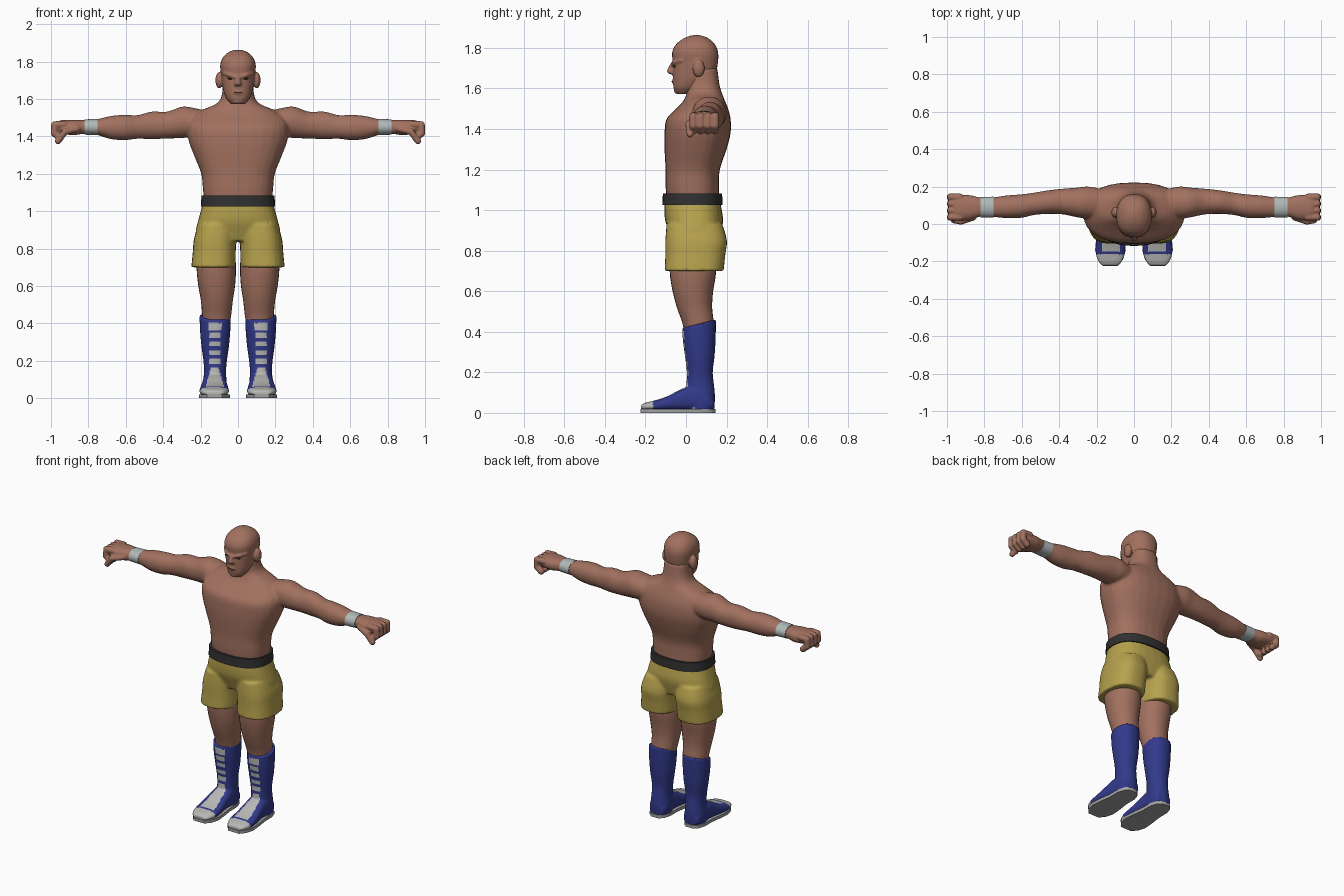
import bpy, bmesh, math
from mathutils import Matrix, Vector

if "Cube" in bpy.data.objects:
    bpy.data.objects.remove(bpy.data.objects["Cube"])


def material(name, r, g, b):
    m = bpy.data.materials.new(name)
    m.diffuse_color = (r, g, b, 1)
    m.use_nodes = True
    m.node_tree.nodes["Principled BSDF"].inputs["Base Color"].default_value = m.diffuse_color
    return m


SKIN = material("skin", 0.36, 0.165, 0.115)
DARK_SKIN = material("dark skin", 0.17, 0.07, 0.05)
EYE = material("eye dark", 0.03, 0.02, 0.018)
YELLOW = material("shorts yellow", 0.47, 0.36, 0.075)
BLACK = material("belt black", 0.03, 0.03, 0.03)
BLUE = material("boot blue", 0.032, 0.042, 0.26)
WHITE = material("boot white", 0.48, 0.48, 0.47)
SOLE = material("sole grey", 0.36, 0.36, 0.36)
BAND = material("wristband grey", 0.43, 0.48, 0.48)


def finish(name, bm, mat=None):
    bmesh.ops.recalc_face_normals(bm, faces=bm.faces)
    me = bpy.data.meshes.new(name)
    bm.to_mesh(me)
    bm.free()
    o = bpy.data.objects.new(name, me)
    bpy.context.collection.objects.link(o)
    if mat:
        me.materials.append(mat)
        pick([o])
        bpy.ops.object.shade_smooth_by_angle(angle=math.radians(40))
    return o


def pick(objs):
    bpy.ops.object.select_all(action='DESELECT')
    for o in objs:
        o.select_set(True)
    bpy.context.view_layer.objects.active = objs[0]


def mirror(o):
    m = o.modifiers.new("Mirror", 'MIRROR')
    m.use_mirror_merge = False
    pick([o])
    bpy.ops.object.convert(target='MESH')
    return o


def loft(name, axis, rings, mat=None, p=2.4, n=28, steps=4):
    """Smooth skin through rings (position, u, v, radius u, radius v)."""
    rows, last = [], len(rings) - 1
    for i in range(last):
        q = [rings[max(i - 1, 0)], rings[i], rings[i + 1], rings[min(i + 2, last)]]
        for k in range(steps):
            t = k / steps
            rows.append([0.5 * (2 * b + (c - a) * t + (2 * a - 5 * b + 4 * c - d) * t * t
                                + (3 * b - a - 3 * c + d) * t ** 3) for a, b, c, d in zip(*q)])
    rows.append(rings[-1])
    bm, loops = bmesh.new(), []
    for t, u, v, ru, rv in rows:
        loop = []
        for j in range(n):
            a = 2 * math.pi * j / n
            c, s = math.cos(a), math.sin(a)
            x = u + ru * math.copysign(abs(c) ** (2 / p), c)
            y = v + rv * math.copysign(abs(s) ** (2 / p), s)
            loop.append(bm.verts.new({'X': (t, x, y), 'Y': (x, t, y), 'Z': (x, y, t)}[axis]))
        loops.append(loop)
    for a, b in zip(loops, loops[1:]):
        for j in range(n):
            bm.faces.new((a[j], a[(j + 1) % n], b[(j + 1) % n], b[j]))
    bm.faces.new(loops[0])
    bm.faces.new(loops[-1])
    return finish(name, bm, mat)


def blobs(name, items, mat=None):
    """Ellipsoids given as (centre, radii)."""
    bm = bmesh.new()
    for c, r in items:
        bmesh.ops.create_uvsphere(bm, u_segments=14, v_segments=8, radius=1,
                                  matrix=Matrix.Translation(c) @ Matrix.Diagonal((*r, 1)))
    return finish(name, bm, mat)


def tube(name, pts, r, k=6):
    pts = [Vector(p) for p in pts]
    return blobs(name, [(a.lerp(b, i / k), (r, r, r))
                        for a, b in zip(pts, pts[1:]) for i in range(k + 1)])


def fuse(name, objs, mat, voxel, iterations):
    """Blend overlapping parts into one smooth surface."""
    pick(objs)
    bpy.ops.object.join()
    o = objs[0]
    o.name = o.data.name = name
    m = o.modifiers.new("Remesh", 'REMESH')
    m.mode, m.voxel_size = 'VOXEL', voxel
    s = o.modifiers.new("Smooth", 'SMOOTH')
    s.factor, s.iterations = 0.5, iterations
    bpy.ops.object.convert(target='MESH')
    o.data.materials.clear()
    o.data.materials.append(mat)
    bpy.ops.object.shade_smooth()
    return o


# torso, neck and arms
torso = loft("torso", 'Z', [
    (1.04, 0, .035, .18, .13), (1.12, 0, .031, .188, .132), (1.20, 0, .033, .197, .134),
    (1.30, 0, .047, .236, .153), (1.38, 0, .057, .265, .163), (1.45, 0, .062, .27, .158),
    (1.50, 0, .08, .25, .128), (1.54, 0, .09, .195, .102), (1.575, 0, .09, .115, .088),
    (1.62, 0, .085, .087, .08), (1.70, 0, .08, .08, .075)])
arms = mirror(loft("arms", 'X', [
    (.14, .11, 1.47, .07, .06), (.24, .115, 1.475, .085, .078), (.30, .115, 1.475, .08, .084),
    (.38, .12, 1.46, .069, .072), (.46, .117, 1.459, .063, .074), (.54, .107, 1.45, .06, .063),
    (.60, .096, 1.448, .063, .068), (.68, .092, 1.447, .061, .062), (.76, .09, 1.45, .052, .041),
    (.83, .09, 1.45, .05, .038)], p=2.1))
fuse("upper_body", [torso, arms], SKIN, .008, 6)

# head with nose, brows and ears
head = loft("head", 'Z', [
    (1.573, 0, -.012, .035, .036), (1.60, 0, .005, .06, .066), (1.64, 0, .025, .077, .089),
    (1.68, 0, .04, .085, .106), (1.73, 0, .046, .091, .112), (1.78, 0, .045, .095, .113),
    (1.82, 0, .047, .082, .094), (1.85, 0, .05, .05, .056), (1.863, 0, .05, .015, .015)], p=2.3)
nose = loft("nose", 'Z', [(1.73, 0, -.058, .01, .014), (1.70, 0, -.068, .014, .021),
                          (1.682, 0, -.071, .02, .023), (1.67, 0, -.062, .018, .018)], p=2)
brows = mirror(tube("brows", [(.01, -.066, 1.716), (.045, -.058, 1.727), (.075, -.024, 1.738)], .01))
ears = mirror(blobs("ears", [((.1, .062, 1.70), (.021, .03, .044))]))
lips = blobs("lips", [((0, -.056, 1.634), (.03, .015, .012)), ((0, -.042, 1.59), (.03, .018, .018))])
fuse("head", [head, nose, brows, ears, lips], SKIN, .005, 3)
mirror(blobs("eyes", [((.038, -.057, 1.709), (.019, .006, .005))], EYE))
blobs("mouth", [((0, -.067, 1.634), (.024, .005, .003))], DARK_SKIN)

# fists
hand = [loft("palm", 'X', [
    (.80, .09, 1.45, .046, .035), (.84, .09, 1.45, .055, .038), (.88, .088, 1.448, .066, .041),
    (.94, .088, 1.45, .066, .037), (.965, .088, 1.45, .06, .03)])]
for i in range(4):
    y = .036 + .036 * i
    hand.append(tube("finger", [(.93, y, 1.464), (.98, y, 1.462), (.982, y, 1.417), (.95, y, 1.392)], .0195))
hand.append(tube("thumb", [(.86, .035, 1.44), (.925, .013, 1.425), (.962, .02, 1.375)], .0175))
mirror(fuse("fists", hand, SKIN, .005, 2))

# wristbands
mirror(loft("wristbands", 'X', [(.75, .09, 1.45, .056, .043), (.82, .09, 1.45, .054, .041)],
            BAND, p=2.1, steps=1))

# shorts
hips = loft("hips", 'Z', [
    (1.06, 0, .032, .185, .132), (1.02, 0, .033, .194, .14), (.95, 0, .04, .213, .143),
    (.89, 0, .045, .226, .127), (.84, 0, .048, .205, .11)], p=2.5)
short_legs = mirror(loft("short_legs", 'Z', [
    (.93, .112, .042, .1, .138), (.85, .123, .05, .113, .152), (.78, .127, .046, .115, .148),
    (.70, .132, .04, .118, .146)], p=2.5))
fuse("shorts", [hips, short_legs], YELLOW, .008, 5)

# belt
loft("belt", 'Z', [(1.025, 0, .032, .199, .149), (1.083, 0, .032, .195, .146)], BLACK, p=2.45, n=40, steps=1)

# bare legs
mirror(loft("legs", 'Z', [
    (.80, .116, .035, .1, .115), (.69, .116, .034, .105, .114), (.60, .114, .034, .098, .1),
    (.52, .113, .042, .085, .087), (.44, .114, .06, .077, .077), (.36, .118, .065, .068, .068)],
    SKIN, p=2.1))

# boots: shaft with a top that rises to the back, blended into the foot
shaft = loft("shaft", 'Z', [
    (.44, .122, .065, .084, .083), (.36, .122, .065, .081, .081), (.28, .122, .068, .074, .073),
    (.20, .122, .068, .063, .064), (.14, .123, .07, .059, .068), (.08, .124, .072, .064, .071),
    (.015, .125, .07, .06, .07)], p=2.1)
for v in shaft.data.vertices:
    if v.co.z > .41:
        v.co.z += (v.co.y - .065) * .25
foot = loft("foot", 'Y', [
    (.135, .124, .045, .045, .03), (.10, .124, .06, .062, .052), (.03, .125, .072, .064, .062),
    (-.03, .126, .062, .068, .052), (-.09, .127, .047, .076, .036), (-.155, .127, .036, .078, .025),
    (-.20, .127, .032, .063, .018), (-.222, .127, .027, .044, .012)], p=2.8)
boots = fuse("boots", [shaft, foot], BLUE, .006, 4)
boots.data.materials.append(WHITE)
# white toe cap, tongue and lace bars
for f in boots.data.polygons:
    x, y, z = f.center
    dx = abs(x - .124)
    front = f.normal.y < -.2 and y < .045
    toe = y < -.162
    tongue = front and z < .165 and y > -.148 and dx < .02 + (.165 - z) * .28
    bars = front and .165 <= z < .355 and dx < .03 and (z - .165) % .046 > .02
    collar = front and .365 < z < .402 and dx < .036
    if toe or tongue or bars or collar:
        f.material_index = 1
mirror(boots)

# soles
half = [(-.225, .04), (-.19, .068), (-.14, .082), (-.06, .075), (0, .066), (.08, .065), (.125, .05), (.145, .025)]
bm = bmesh.new()
outline = [(.126 + w, y) for y, w in half] + [(.126 - w, y) for y, w in reversed(half)]
face = bm.faces.new([bm.verts.new((x, y, 0)) for x, y in outline])
top = bmesh.ops.extrude_face_region(bm, geom=[face])
bmesh.ops.translate(bm, vec=(0, 0, .02), verts=[g for g in top["geom"] if isinstance(g, bmesh.types.BMVert)])
mirror(finish("soles", bm, SOLE))
